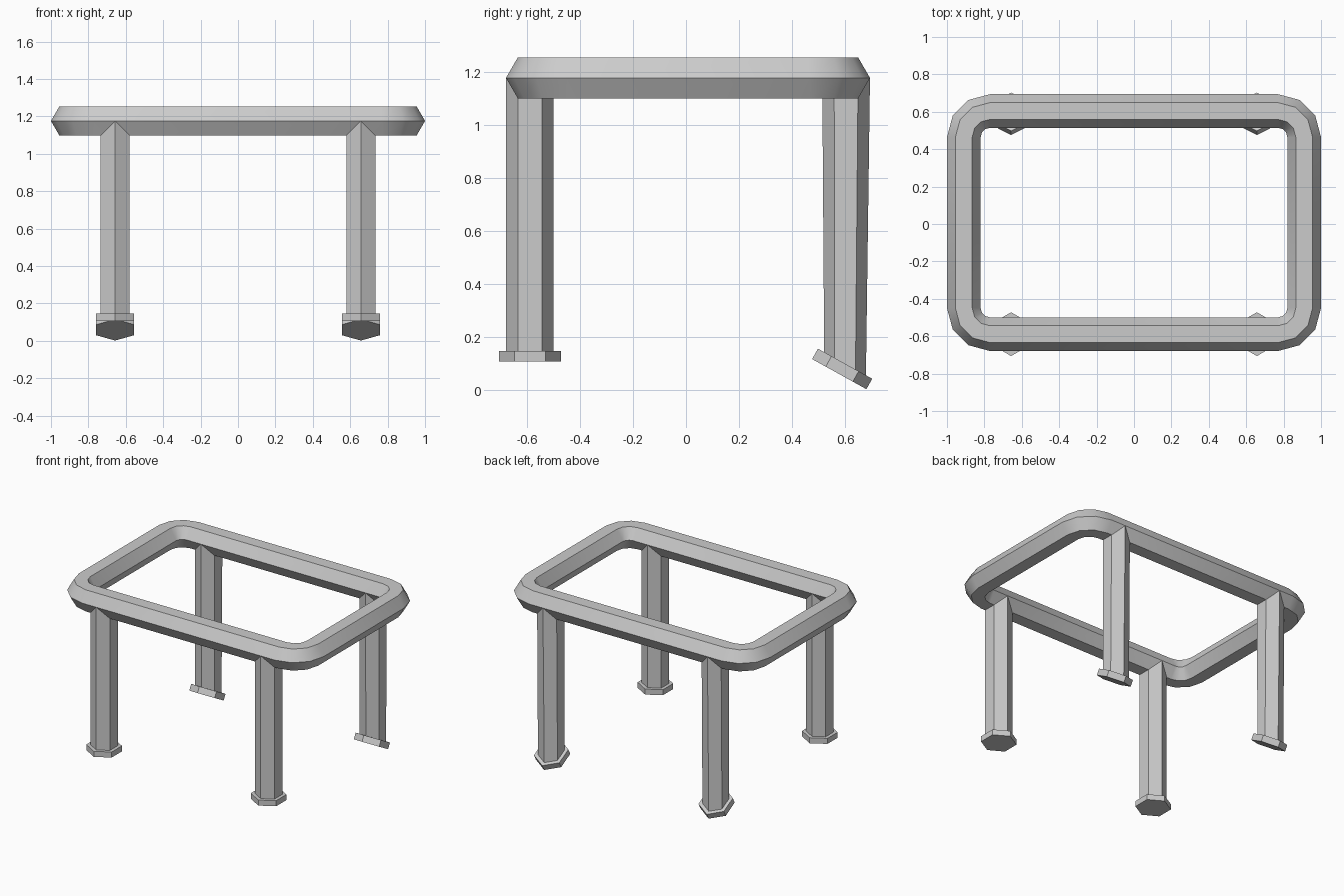
import bpy, bmesh
from math import cos, sin, radians, pi
from mathutils import Vector, Matrix

if "Cube" in bpy.data.objects:
    bpy.data.objects.remove(bpy.data.objects["Cube"])

R = 0.09            # hexagonal tube radius
MID_Z = 1.176       # height of the frame centreline
FRONT_Y, BACK_Y = -0.589, 0.604
LEG_X = 0.657


def loft(name, rings, closed=False):
    """Skin a list of equal-length rings; cap the ends unless closed."""
    bm = bmesh.new()
    vs = [[bm.verts.new(p) for p in ring] for ring in rings]
    n = len(vs[0])
    for i in range(len(vs) if closed else len(vs) - 1):
        a, b = vs[i], vs[(i + 1) % len(vs)]
        for k in range(n):
            bm.faces.new((a[k], a[(k + 1) % n], b[(k + 1) % n], b[k]))
    if not closed:
        bm.faces.new(vs[0])
        bm.faces.new(vs[-1])
    bmesh.ops.recalc_face_normals(bm, faces=bm.faces)
    me = bpy.data.meshes.new(name)
    bm.to_mesh(me)
    bm.free()
    ob = bpy.data.objects.new(name, me)
    bpy.context.collection.objects.link(ob)
    bpy.ops.object.select_all(action='DESELECT')
    ob.select_set(True)
    bpy.context.view_layer.objects.active = ob
    bpy.ops.object.shade_smooth_by_angle(angle=radians(35))
    return ob


def hexagon(centre, radius, tilt=0.0):
    """Hexagon with corners towards +y and -y, tilted about x."""
    rot = Matrix.Rotation(-tilt, 3, 'X')
    return [Vector(centre) + rot @ Vector((radius * sin(k * pi / 3), radius * cos(k * pi / 3), 0))
            for k in range(6)]


# Table frame: hexagonal section swept round a rounded rectangle
corner_r = 0.14
cx = 1.0 - R - corner_r
cy_front, cy_back = FRONT_Y + corner_r, BACK_Y - corner_r
rings = []
for i, (x, y) in enumerate([(cx, cy_back), (-cx, cy_back), (-cx, cy_front), (cx, cy_front)]):
    for s in range(4):
        a = radians(90 * i + 30 * s)
        ring = []
        for k in range(6):
            d = corner_r + R * cos(k * pi / 3)
            ring.append((x + d * cos(a), y + d * sin(a), MID_Z + R * sin(k * pi / 3)))
        rings.append(ring)
loft("table_frame", rings, closed=True)

# Legs and feet; the back pair end in tilted feet
for side, x in (("left", -LEG_X), ("right", LEG_X)):
    for end, y, y_foot, z_foot, tilt, thick in (
            ("front", FRONT_Y, FRONT_Y, 0.146, 0.0, 0.04),
            ("back", BACK_Y, 0.60, 0.098, radians(29), 0.045)):
        top = Vector((x, y_foot, z_foot))
        down = Vector((0, -sin(tilt), -cos(tilt))) * thick
        loft(f"{end}_leg_{side}", [hexagon((x, y, MID_Z), R), hexagon(top, R, tilt)])
        loft(f"{end}_foot_{side}", [hexagon(top, 0.117, tilt), hexagon(top + down, 0.117, tilt)])
